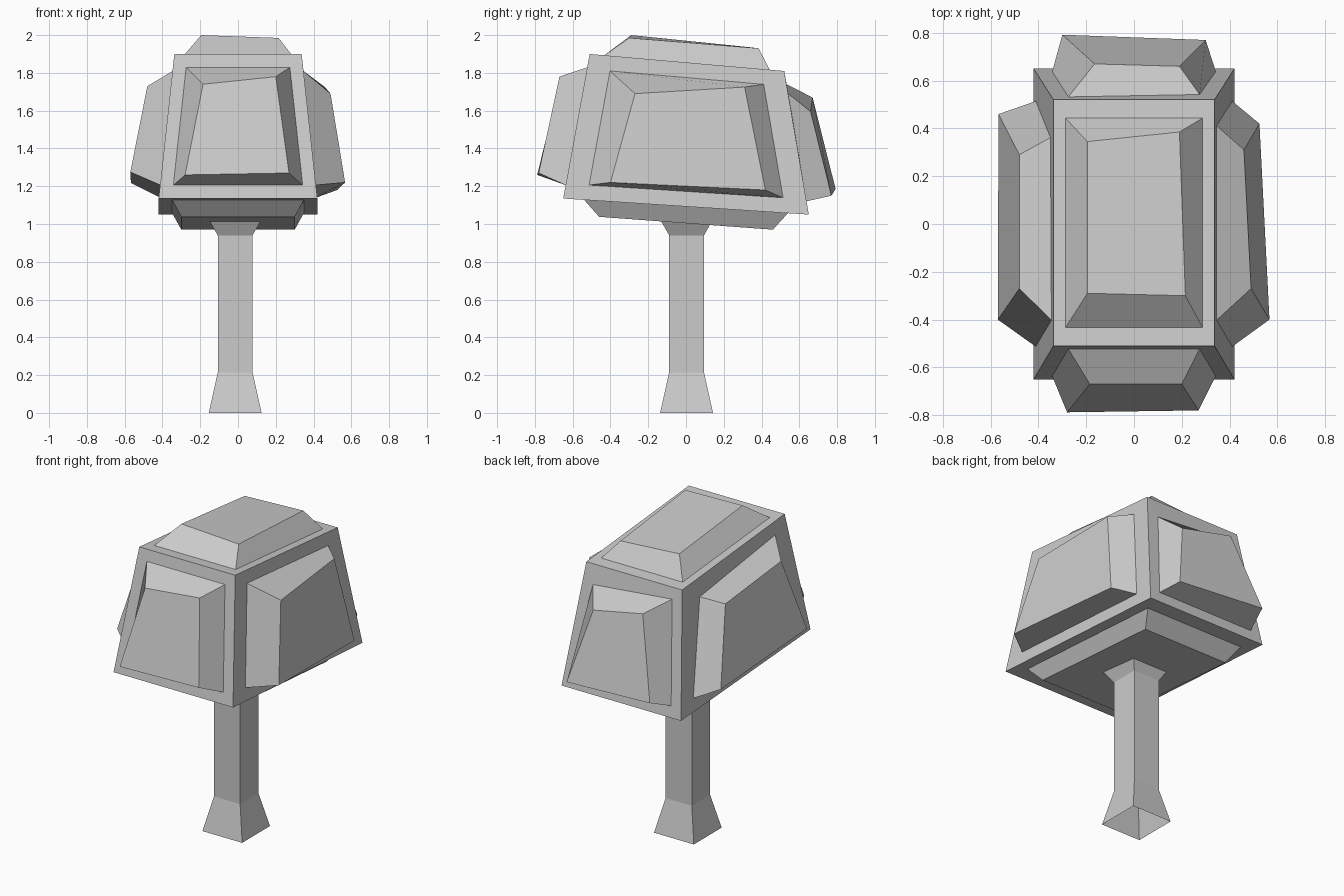
import bpy, bmesh
from mathutils import Vector

if "Cube" in bpy.data.objects:
    bpy.data.objects.remove(bpy.data.objects["Cube"])


def make_object(name, bm):
    bmesh.ops.recalc_face_normals(bm, faces=bm.faces)
    mesh = bpy.data.meshes.new(name)
    bm.to_mesh(mesh)
    bm.free()
    obj = bpy.data.objects.new(name, mesh)
    bpy.context.collection.objects.link(obj)
    return obj


def bridge(bm, a, b):
    """Join two four-sided rings with quads."""
    for i in range(4):
        j = (i + 1) % 4
        bm.faces.new((a[i], a[j], b[j], b[i]))


# Trunk: square post, flared at both open ends (z, half width)
bm = bmesh.new()
rings = []
for z, h in ((0, .14), (.215, .092), (.94, .092), (1.015, .135)):
    rings.append([bm.verts.new((sx * h - .015, sy * h + .003, z))
                  for sx, sy in ((-1, -1), (1, -1), (1, 1), (-1, 1))])
for lower, upper in zip(rings, rings[1:]):
    bridge(bm, lower, upper)
make_object("trunk", bm)

# Canopy: tapered, tilted box; corners named F/B (front/back), L/R, T/D (top/down)
bm = bmesh.new()
corner = {}
for side, s in (("L", -1), ("R", 1)):
    for key, x, y, z in (("FT", .337, -.51, 1.90), ("BT", .337, .52, 1.81),
                         ("FD", .42, -.65, 1.135), ("BD", .42, .65, 1.05)):
        corner[key[0] + side + key[1]] = bm.verts.new((s * x, y, z))

# Leaf pads: each face is inset, then raised to a slightly irregular inner quad
# (face corners, inset scale, raised corners in the same order)
pads = (
    ("FLT FRT BRT BLT", .85, ((-.195, -.29, 2.0), (.215, -.30, 1.985),
                              (.19, .385, 1.93), (-.195, .345, 1.935))),
    ("FLD FRD BRD BLD", .83, ((-.30, -.46, 1.038), (.30, -.46, 1.038),
                              (.30, .46, .97), (-.30, .46, .97))),
    ("FLT FRT FRD FLD", .815, ((-.185, -.67, 1.74), (.20, -.67, 1.78),
                               (.27, -.78, 1.27), (-.28, -.788, 1.26))),
    ("BLT BRT BRD BLD", .815, ((-.165, .67, 1.67), (.19, .66, 1.595),
                               (.30, .77, 1.15), (-.30, .792, 1.185))),
    ("FRT BRT BRD FRD", .79, ((.49, -.27, 1.69), (.46, .31, 1.725),
                              (.525, .42, 1.18), (.567, -.40, 1.22))),
    ("FLT BLT BLD FLD", .79, ((-.48, -.27, 1.73), (-.48, .29, 1.672),
                              (-.567, .46, 1.217), (-.57, -.40, 1.275))),
)
# Pad corners that sit lower than the regular inset
lowered = {("BLT BRT BRD BLD", 1): Vector((0, .01, -.05)),
           ("FLT BLT BLD FLD", 1): Vector((-.004, -.05, -.03))}
for names, scale, raised in pads:
    outer = [corner[n] for n in names.split()]
    centre = sum((v.co for v in outer), Vector()) / 4
    inset = [bm.verts.new(centre.lerp(v.co, scale) + lowered.get((names, i), Vector()))
             for i, v in enumerate(outer)]
    top = [bm.verts.new(p) for p in raised]
    bridge(bm, outer, inset)
    bridge(bm, inset, top)
    bm.faces.new(top)
make_object("canopy", bm)
